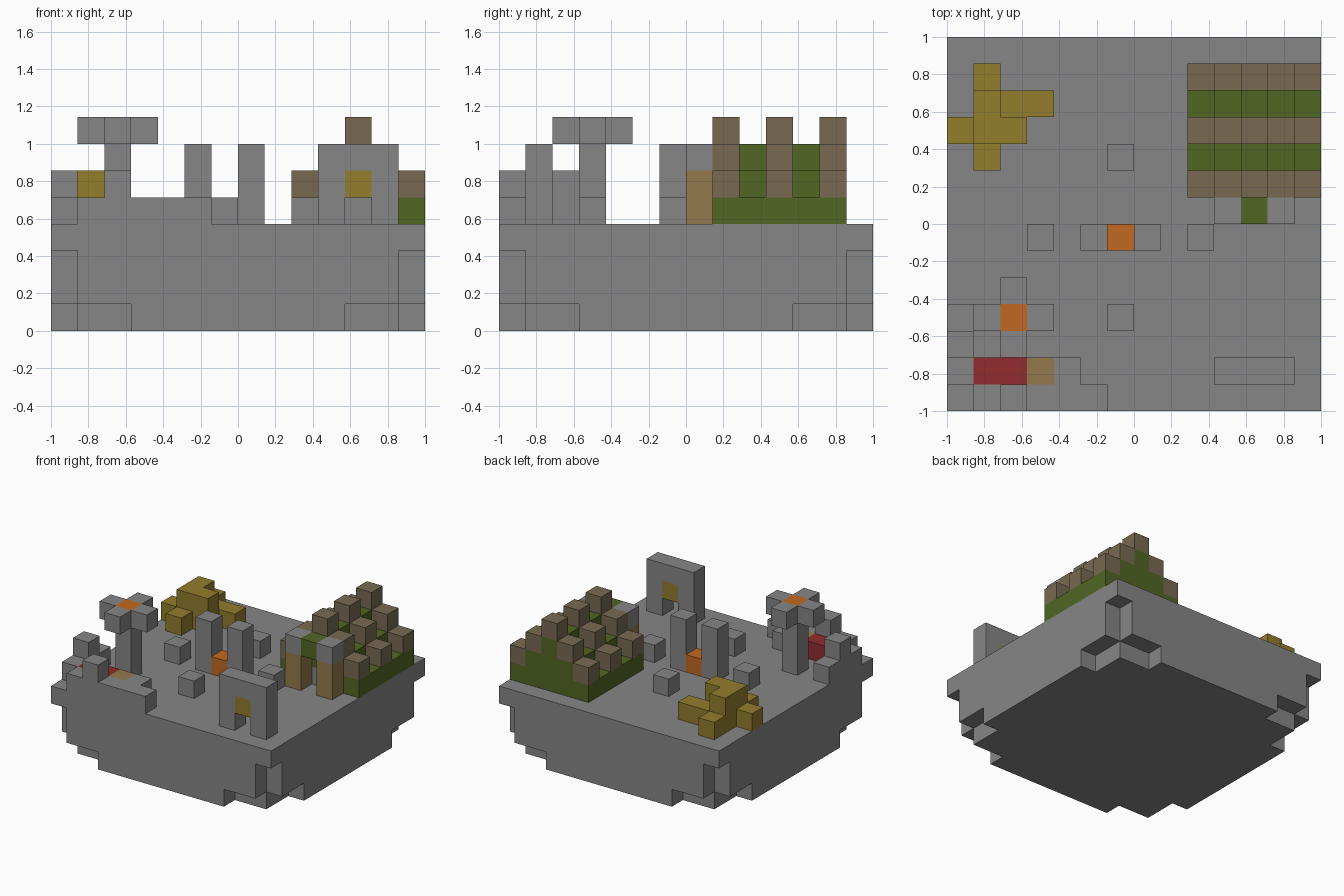
import bpy, bmesh
from math import radians
from mathutils import Vector

cube = bpy.data.objects.get("Cube")
if cube:
    bpy.data.objects.remove(cube, do_unlink=True)

N = 14           # cells along each side of the island
U = 2 / N        # size of one cell
GROUND = 4       # first layer above the ground


def material(name, r, g, b):
    """Flat material from a display colour, stored as linear values."""
    col = [((c / 255 + 0.055) / 1.055) ** 2.4 for c in (r, g, b)] + [1]
    mat = bpy.data.materials.new(name)
    mat.use_nodes = True
    mat.diffuse_color = col
    mat.node_tree.nodes["Principled BSDF"].inputs["Base Color"].default_value = col
    return mat


stone = material("grey stone", 134, 134, 134)
grass = material("dark green", 82, 102, 35)
bark = material("brown grey", 120, 106, 82)
timber = material("light timber", 148, 122, 76)
gold = material("dull gold", 147, 125, 45)
orange = material("orange", 194, 105, 33)
red = material("dark red", 146, 44, 46)


def block(x, y, z=GROUND, w=1, d=1, h=1):
    """Set of cells filling a box with its low corner at x, y, z."""
    return {(i, j, k) for i in range(x, x + w)
            for j in range(y, y + d) for k in range(z, z + h)}


def build(name, cells, mat):
    """Join cells into one closed, flat-faced shell."""
    bm = bmesh.new()
    for cell in cells:
        c = Vector(cell) + Vector((0.5, 0.5, 0.5))
        for axis in range(3):
            for sign in (-1, 1):
                n = Vector((0, 0, 0))
                n[axis] = sign
                if tuple(int(a + b) for a, b in zip(cell, n)) in cells:
                    continue
                u = Vector((0, 0, 0))
                u[(axis + 1) % 3] = 0.5
                v = n.cross(u)
                mid = c + n / 2
                ring = (mid - u - v, mid + u - v, mid + u + v, mid - u + v)
                bm.faces.new([bm.verts.new((p.x * U - 1, p.y * U - 1, p.z * U))
                              for p in ring])
    bmesh.ops.remove_doubles(bm, verts=bm.verts, dist=U / 100)
    bmesh.ops.dissolve_limit(bm, angle_limit=radians(1),
                             verts=bm.verts, edges=bm.edges)
    mesh = bpy.data.meshes.new(name)
    bm.to_mesh(mesh)
    bm.free()
    mesh.materials.append(mat)
    obj = bpy.data.objects.new(name, mesh)
    bpy.context.collection.objects.link(obj)
    return obj


# Island slab with stepped notches under all four corners
slab = block(0, 0, 0, N, N, GROUND)
for i in range(3):
    for a, b in ((i, 0), (0, i)):
        for x in (a, N - 1 - a):
            for y in (b, N - 1 - b):
                slab -= block(x, y, 0, h=3 if i == 0 else 1)
build("island", slab, stone)

# Ruined wall in the front right corner, with a bed inside
build("ruined_wall",
      block(1, 0, w=5) | block(2, 0, h=2) | block(0, 1, d=3)
      | block(0, 2, h=2) | block(4, 1), stone)
build("bed_blanket", block(1, 1, w=2), red)
build("bed_pillow", block(3, 1), timber)

# Watchtower with a cross-shaped top and a fire
arms = block(1, 3, 7, w=3) | block(2, 2, 7, d=3)
build("tower", block(2, 3, h=3) | (arms - block(2, 3, 7)), stone)
build("tower_fire", block(2, 3, 7), orange)

# Two pillars around a camp fire
for side, x in (("right", 5), ("left", 7)):
    build(side + "_pillar", block(x, 6, h=3), stone)
build("camp_fire", block(6, 6), orange)

# Loose rocks
for n, (x, y) in enumerate(((6, 9), (3, 6), (9, 6), (6, 3))):
    build("rock_%d" % (n + 1), block(x, y), stone)

# Gate with a gold keystone over the opening
build("gate", block(10, 1, w=3, h=3) - block(11, 1, h=2), stone)
build("gate_keystone", block(11, 1, 5), gold)

# Gold heap
build("gold_heap",
      block(1, 9, d=4) | block(0, 10, w=3) | block(2, 11, w=2)
      | block(1, 10, h=2, d=2) | block(2, 10, h=2), gold)

# Gabled house: green stepped roof with brown ribs on every other row
roof, ribs = set(), set()
for x in range(9, N):
    rise = 3 - abs(x - 11)
    roof |= block(x, 8, d=5, h=rise)
    for y in (8, 10, 12):
        ribs |= block(x, y, GROUND + rise)
door = block(11, 8)
build("house_roof", roof - door, grass)
build("house_ribs", ribs, bark)
build("house_door", door, stone)

# Porch: timber posts, stone caps and a green lintel
for side, x in (("right", 10), ("left", 12)):
    build(side + "_porch_post", block(x, 7, h=2), timber)
    build(side + "_porch_cap", block(x, 7, 6), stone)
build("porch_lintel", block(11, 7, 6), grass)
